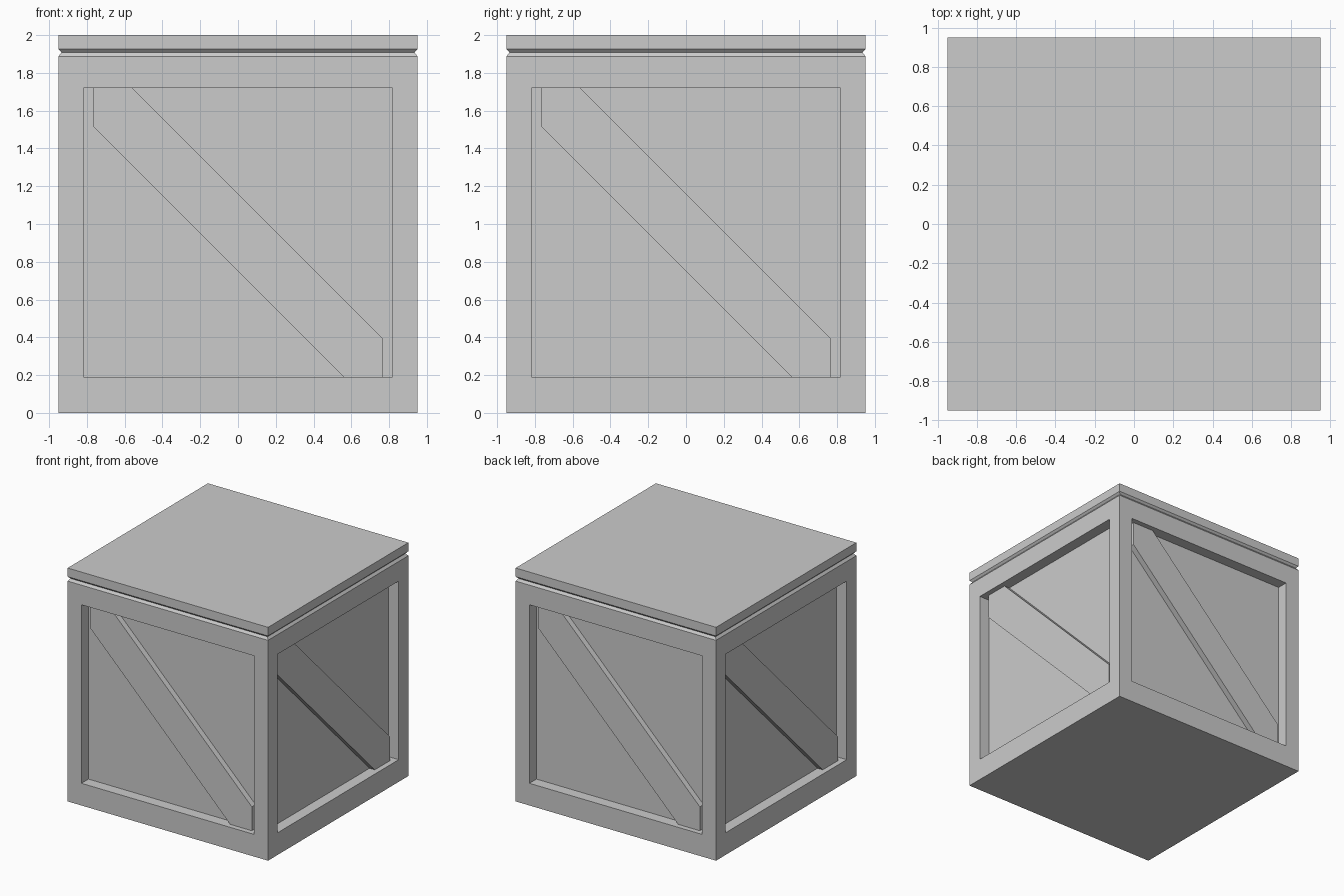
import bpy, bmesh
from math import pi
from mathutils import Matrix

if "Cube" in bpy.data.objects:
    bpy.data.objects.remove(bpy.data.objects["Cube"])

HALF = 0.95            # half width of the crate
OPEN = 0.765           # half width of each side opening
LOW, HIGH = 0.19, 1.72  # bottom and top of the openings
PANEL, BRACE = 0.095, 0.045  # depth of panel and brace faces below the frame
STEP = 0.205           # how far the brace ends sit from the opening corners


def finish(bm, name):
    bmesh.ops.recalc_face_normals(bm, faces=bm.faces)
    mesh = bpy.data.meshes.new(name)
    bm.to_mesh(mesh)
    bm.free()
    obj = bpy.data.objects.new(name, mesh)
    bpy.context.collection.objects.link(obj)
    return obj


def square_stack(profile):
    """Closed solid through square sections given as (half width, z)."""
    bm = bmesh.new()
    rings = [[bm.verts.new((sx * r, sy * r, z))
              for sx, sy in ((-1, -1), (1, -1), (1, 1), (-1, 1))]
             for r, z in profile]
    for a, b in zip(rings, rings[1:]):
        for i in range(4):
            j = (i + 1) % 4
            bm.faces.new((a[i], a[j], b[j], b[i]))
    bm.faces.new(rings[0][::-1])
    bm.faces.new(rings[-1])
    bm.normal_update()
    return bm


# Crate body: chamfered top rim, with a recessed panel in each side
bm = square_stack([(HALF, 0), (HALF, 1.888), (0.934, 1.909)])
for face in [f for f in bm.faces if abs(f.normal.z) < 0.01]:
    bmesh.ops.inset_individual(bm, faces=[face], thickness=HALF - OPEN)
    mid = face.calc_center_median().z
    for v in face.verts:
        v.co.z = HIGH if v.co.z > mid else LOW
    normal = face.normal.copy()
    ext = bmesh.ops.extrude_discrete_faces(bm, faces=[face])["faces"][0]
    bmesh.ops.translate(bm, verts=ext.verts, vec=-normal * PANEL)
finish(bm, "crate_body")

# Lid: slab with a chamfered lower rim, forming the groove
finish(square_stack([(0.934, 1.909), (HALF, 1.926), (HALF, 2)]), "lid")

# Diagonal braces: one board per side, trimmed to the opening corners
outline = [(-OPEN, HIGH), (-OPEN, HIGH - STEP), (OPEN - STEP, LOW),
           (OPEN, LOW), (OPEN, LOW + STEP), (-OPEN + STEP, HIGH)]
for i, side in enumerate(("front", "right", "back", "left")):
    bm = bmesh.new()
    board = bm.faces.new([bm.verts.new((x, -HALF + PANEL, z)) for x, z in outline])
    ext = bmesh.ops.extrude_face_region(bm, geom=[board], use_keep_orig=True)
    moved = [g for g in ext["geom"] if isinstance(g, bmesh.types.BMVert)]
    bmesh.ops.translate(bm, verts=moved, vec=(0, BRACE - PANEL, 0))
    bm.transform(Matrix.Rotation(i * pi / 2, 4, 'Z'))
    finish(bm, side + "_brace")
